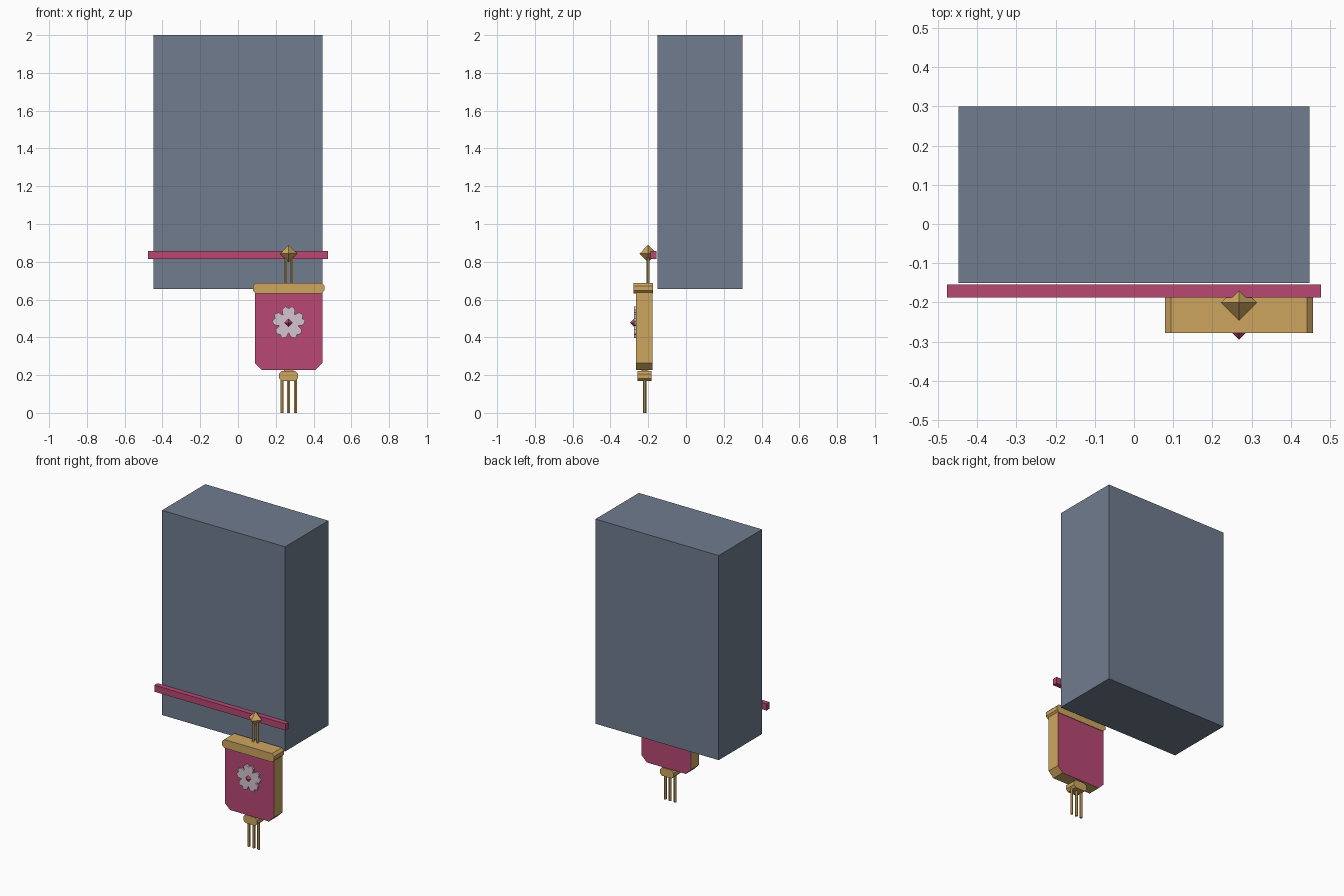
import bpy, bmesh, math

cube = bpy.data.objects.get("Cube")
if cube:
    bpy.data.objects.remove(cube)


def material(name, rgb):
    linear = [((c / 255 + 0.055) / 1.055) ** 2.4 for c in rgb] + [1.0]
    mat = bpy.data.materials.new(name)
    mat.use_nodes = True
    mat.diffuse_color = linear
    mat.node_tree.nodes["Principled BSDF"].inputs["Base Color"].default_value = linear
    return mat


SLATE = material("slate", (112, 124, 142))
ROSE = material("rose", (184, 72, 116))
GOLD = material("gold", (205, 166, 96))
PETAL = material("pale petal", (212, 196, 205))


def add_object(name, bm, *mats):
    bmesh.ops.recalc_face_normals(bm, faces=bm.faces)
    mesh = bpy.data.meshes.new(name)
    bm.to_mesh(mesh)
    bm.free()
    for mat in mats:
        mesh.materials.append(mat)
    obj = bpy.data.objects.new(name, mesh)
    bpy.context.collection.objects.link(obj)
    return obj


def slab(name, outline, y0, y1, *mats):
    """Extrude an (x, z) outline from y0 to y1."""
    bm = bmesh.new()
    face = bm.faces.new([bm.verts.new((x, y0, z)) for x, z in outline])
    new = bmesh.ops.extrude_face_region(bm, geom=[face])["geom"]
    for v in new:
        if isinstance(v, bmesh.types.BMVert):
            v.co.y = y1
    return add_object(name, bm, *mats)


def box(name, x0, x1, y0, y1, z0, z1, mat):
    return slab(name, [(x0, z0), (x1, z0), (x1, z1), (x0, z1)], y0, y1, mat)


def cut_corners(x0, x1, z0, z1, bottom, top):
    """Rectangle outline with clipped bottom and top corners."""
    pts = [(x0 + bottom, z0), (x1 - bottom, z0), (x1, z0 + bottom)]
    if top:
        pts += [(x1, z1 - top), (x1 - top, z1), (x0 + top, z1), (x0, z1 - top)]
    else:
        pts += [(x1, z1), (x0, z1)]
    return pts + [(x0, z0 + bottom)]


def gem(name, x, y, z, r, mat):
    """Eight-sided bead: two square pyramids."""
    bm = bmesh.new()
    ring = [bm.verts.new((x + r * math.cos(a), y + r * math.sin(a), z))
            for a in (i * math.pi / 2 for i in range(4))]
    for tip_z in (z - r, z + r):
        tip = bm.verts.new((x, y, tip_z))
        for i in range(4):
            bm.faces.new((ring[i], ring[(i + 1) % 4], tip))
    return add_object(name, bm, mat)


def rod(name, x, y, z0, z1, r, sides, mat):
    bm = bmesh.new()
    bmesh.ops.create_cone(bm, cap_ends=True, segments=sides, radius1=r, radius2=r, depth=z1 - z0)
    bmesh.ops.translate(bm, verts=bm.verts, vec=(x, y, (z0 + z1) / 2))
    return add_object(name, bm, mat)


CX = 0.268  # centre line of the pouch

# Body block and sash cord
box("body", -0.448, 0.448, -0.15, 0.3, 0.655, 2.0, SLATE)
box("sash", -0.477, 0.477, -0.188, -0.155, 0.815, 0.858, ROSE)

# Pouch: rose front and back, gold rim
pouch = slab("pouch", cut_corners(CX - 0.179, CX + 0.179, 0.228, 0.65, 0.037, 0),
             -0.264, -0.178, GOLD, ROSE)
for poly in pouch.data.polygons:
    poly.material_index = int(abs(poly.normal.y) > 0.9)
slab("pouch_cap", cut_corners(CX - 0.189, CX + 0.189, 0.632, 0.688, 0.015, 0.015),
     -0.278, -0.174, GOLD)

# Hanging cords and bead
for side, dx in (("left", 0.016), ("right", -0.016)):
    rod("cord_" + side, CX + dx, -0.201, 0.67, 0.845, 0.008, 6, GOLD)
gem("bead", CX, -0.201, 0.843, 0.046, GOLD)

# Blossom with five notched petals and a gem centre
petal = [(-36, 0.052), (-27, 0.077), (-12, 0.089), (0, 0.076), (12, 0.089), (27, 0.077)]
outline = []
for i in range(5):
    for deg, r in petal:
        a = math.radians(90 + 72 * i + deg)
        outline.append((CX + r * math.cos(a), 0.477 + r * math.sin(a)))
slab("blossom", outline, -0.275, -0.262, PETAL)
gem("blossom_centre", CX, -0.275, 0.477, 0.021, ROSE)

# Tassel knot and strands
slab("tassel_knot", cut_corners(CX - 0.05, CX + 0.05, 0.168, 0.222, 0.015, 0.015),
     -0.256, -0.182, GOLD)
box("tassel_neck", CX - 0.025, CX + 0.025, -0.235, -0.205, 0.21, 0.235, GOLD)
for i, dx in enumerate((-0.036, 0, 0.036)):
    rod("tassel_strand_%d" % (i + 1), CX + dx, -0.219, 0, 0.18, 0.009, 6, GOLD)
